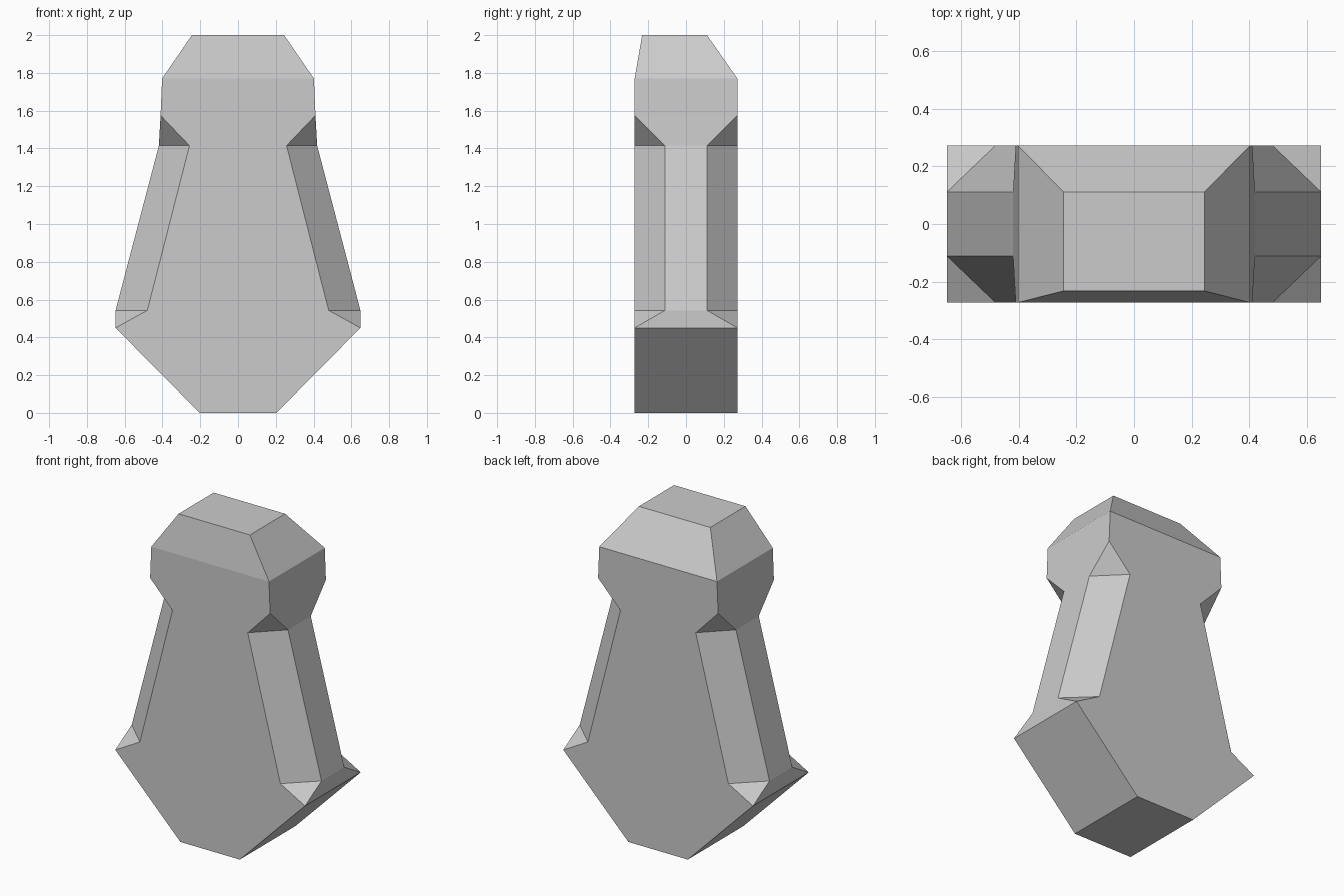
import bpy
import bmesh

if "Cube" in bpy.data.objects:
    bpy.data.objects.remove(bpy.data.objects["Cube"])

D = 0.272   # half depth of the body
C = 0.111   # half depth of the flat between the side chamfers

# One flat colour
stone = bpy.data.materials.new("grey stone")
stone.diffuse_color = (0.6, 0.6, 0.6, 1)
stone.use_nodes = True
stone.node_tree.nodes["Principled BSDF"].inputs["Base Color"].default_value = stone.diffuse_color

# Right half of the outline (x, z) on the front and back faces, bottom to shoulder
outline = [(0.203, 0), (0.648, 0.45), (0.48, 0.543), (0.257, 1.415),
           (0.41, 1.575), (0.402, 1.77)]
# Inner strip of each side (x, z), between the chamfers
strip = [(0.648, 0.543), (0.419, 1.415)]

bm = bmesh.new()
edge, inner, top = {}, {}, {}
for sx in (-1, 1):
    for sy in (-1, 1):
        edge[sx, sy] = [bm.verts.new((sx * x, sy * D, z)) for x, z in outline]
        inner[sx, sy] = [bm.verts.new((sx * x, sy * C, z)) for x, z in strip]
        top[sx, sy] = bm.verts.new((sx * 0.244, C if sy > 0 else -0.232, 2.0))

# Front and back: broad flat face and sloped crown panel
for sy in (-1, 1):
    left, right = edge[-1, sy], edge[1, sy]
    bm.faces.new(right + left[::-1])
    bm.faces.new((left[5], right[5], top[1, sy], top[-1, sy]))

# Left and right sides
for sx in (-1, 1):
    f, b = edge[sx, -1], edge[sx, 1]
    fi, bi = inner[sx, -1], inner[sx, 1]
    bm.faces.new((f[0], b[0], b[1], f[1]))          # lower slope
    bm.faces.new((f[1], b[1], bi[0], fi[0]))        # foot of the strip
    bm.faces.new((fi[0], bi[0], bi[1], fi[1]))      # long strip
    bm.faces.new((fi[1], bi[1], b[4], f[4]))        # neck
    bm.faces.new((f[4], b[4], b[5], f[5]))          # head side
    bm.faces.new((f[5], b[5], top[sx, 1], top[sx, -1]))  # crown slope
    # Chamfer with triangular ends along each corner
    for e, i in ((f, fi), (b, bi)):
        bm.faces.new((e[1], e[2], i[0]))
        bm.faces.new((e[2], e[3], i[1], i[0]))
        bm.faces.new((e[3], e[4], i[1]))

# Base and top
for y_front, y_back in (([edge[-1, -1][0], edge[1, -1][0]], [edge[1, 1][0], edge[-1, 1][0]]),
                        ([top[-1, -1], top[1, -1]], [top[1, 1], top[-1, 1]])):
    bm.faces.new(y_front + y_back)

bmesh.ops.recalc_face_normals(bm, faces=bm.faces)
mesh = bpy.data.meshes.new("chamfered_stone")
bm.to_mesh(mesh)
bm.free()
mesh.materials.append(stone)
body = bpy.data.objects.new("chamfered_stone", mesh)
bpy.context.collection.objects.link(body)
